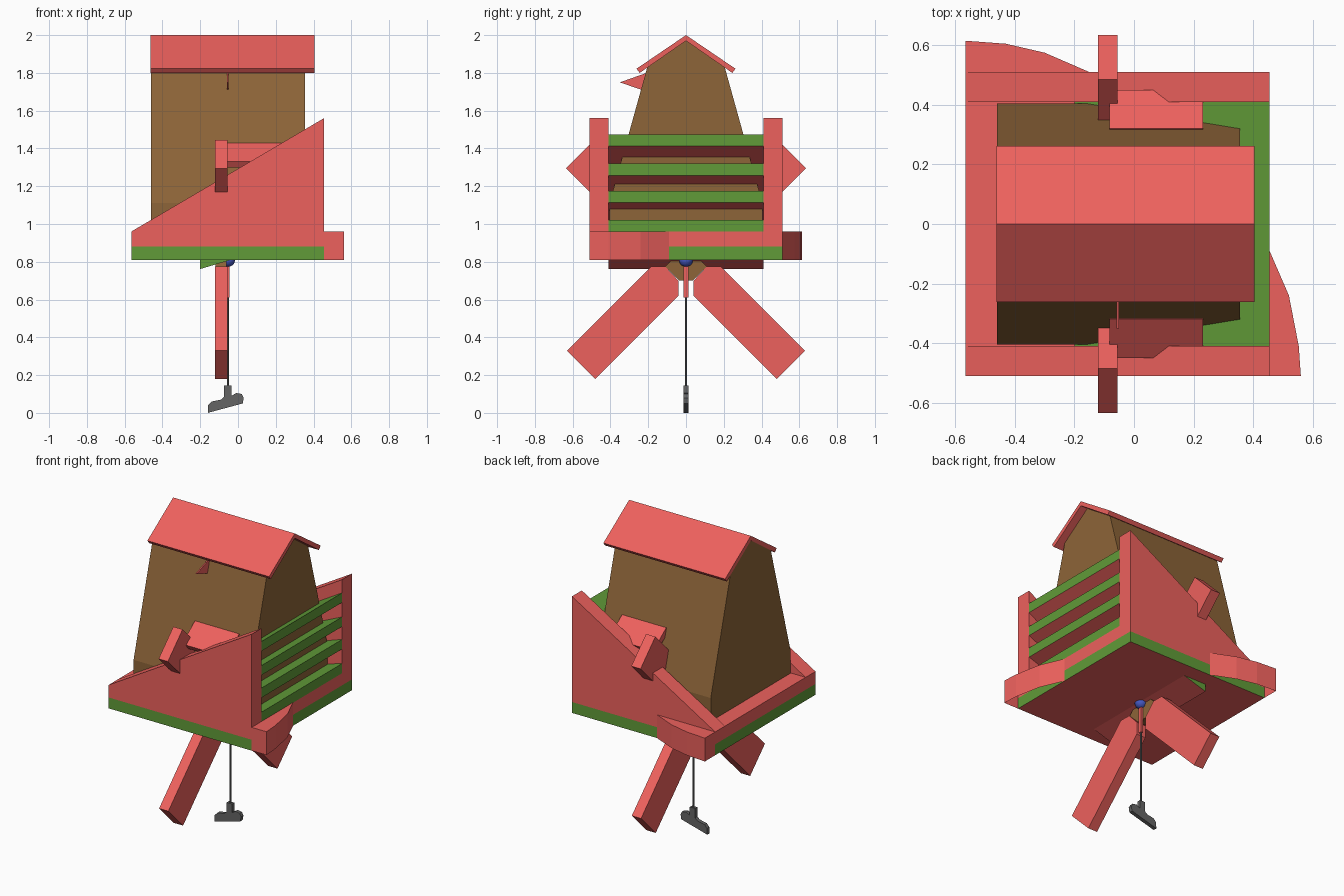
import bpy, bmesh
from mathutils import Vector

if "Cube" in bpy.data.objects:
    bpy.data.objects.remove(bpy.data.objects["Cube"])


def material(name, rgb):
    m = bpy.data.materials.new(name)
    m.diffuse_color = (*rgb, 1)
    m.use_nodes = True
    m.node_tree.nodes["Principled BSDF"].inputs["Base Color"].default_value = m.diffuse_color
    return m


RED = material("red", (0.85, 0.12, 0.11))
GREEN = material("green", (0.12, 0.33, 0.04))
BROWN = material("brown", (0.27, 0.13, 0.04))
BLUE = material("blue", (0.06, 0.10, 0.55))
GREY = material("grey", (0.13, 0.13, 0.13))


def prism(name, pts, axis, lo, hi, mat, under=None, open_edges=(), open_bottom=False):
    """Extrude a 2D profile along an axis; optional second colour underneath."""
    def place(p, d):
        a, b = p
        return {'x': (d, a, b), 'y': (a, d, b), 'z': (a, b, d)}[axis]
    bm = bmesh.new()
    v0 = [bm.verts.new(place(p, lo)) for p in pts]
    v1 = [bm.verts.new(place(p, hi)) for p in pts]
    n = len(pts)
    bottom = bm.faces.new(v0[::-1])
    bm.faces.new(v1)
    sides = [bm.faces.new((v0[i], v0[(i + 1) % n], v1[(i + 1) % n], v1[i])) for i in range(n)]
    bmesh.ops.recalc_face_normals(bm, faces=bm.faces)
    if under:
        for f in bm.faces:
            f.material_index = 1 if f.normal.z < -0.3 else 0
    gone = [sides[i] for i in open_edges] + ([bottom] if open_bottom else [])
    if gone:
        bmesh.ops.delete(bm, geom=gone, context='FACES_ONLY')
    me = bpy.data.meshes.new(name)
    bm.to_mesh(me)
    bm.free()
    me.materials.append(mat)
    if under:
        me.materials.append(under)
    ob = bpy.data.objects.new(name, me)
    bpy.context.collection.objects.link(ob)
    return ob


def rect(a0, a1, b0, b1):
    return [(a0, b0), (a1, b0), (a1, b1), (a0, b1)]


def sym(half):
    """Mirror a half profile across its first coordinate."""
    return half + [(-a, b) for a, b in reversed(half) if a != 0]


def flip(pts, s):
    return [(a * s, b) for a, b in pts]


# base: green skirt with red underside, red deck
prism("base_skirt", rect(-0.565, 0.455, -0.51, 0.51), 'z', 0.81, 0.88, GREEN, RED)
prism("base_deck", rect(-0.565, 0.455, -0.41, 0.41), 'z', 0.88, 0.96, RED)

# house body and gabled roof
body = [(0.405, 0.90), (0.405, 1.11), (0.305, 1.47), (0.205, 1.83), (0, 1.972)]
prism("house_body", sym(body), 'x', -0.46, 0.355, BROWN)
roof = [(0, 1.97), (0.245, 1.80), (0.262, 1.822), (0, 2.0)]
prism("roof", roof[:3] + [(0, 2.0)] + flip(roof[1:3][::-1], -1), 'x', -0.462, 0.405, RED)

# sloping louvers across the open end
for i, (top, slope) in enumerate([(1.02, 0.3), (1.175, 0.34), (1.32, 0.45), (1.475, 0.59)]):
    x0 = -0.2
    d = (0.455 - x0) * slope
    prism(f"louver_{i + 1}", [(x0, top - d - 0.062), (0.455, top - 0.062), (0.455, top), (x0, top - d)],
          'y', -0.41, 0.41, GREEN, RED)

# parts mirrored on both sides
for side, s in (("front", -1), ("back", 1)):
    lo, hi = sorted((0.41 * s, 0.51 * s))
    prism(f"{side}_side_fin", [(-0.565, 0.88), (0.455, 0.88), (0.455, 1.56), (-0.565, 0.96)],
          'y', lo, hi, RED)
    # awning on the house wall
    prism(f"{side}_awning", flip([(0.32, 1.43), (0.45, 1.33), (0.43, 1.30), (0.29, 1.40)], s),
          'x', -0.083, 0.232, RED)
    # crossed diagonal planks, upper tips and legs
    prism(f"{side}_upper_plank", flip([(0.485, 1.445), (0.635, 1.295), (0.30, 0.96), (0.15, 1.11)], s),
          'x', -0.121, -0.055, RED)
    prism(f"{side}_leg", flip([(0.63, 0.33), (0.48, 0.18), (0.04, 0.62), (0.04, 0.70),
                               (0.11, 0.775), (0.185, 0.775)], s), 'x', -0.121, -0.055, RED)

# brown core where the planks cross
prism("plank_core", sym([(0.035, 0.70), (0.11, 0.775), (0.07, 0.815)]), 'x', -0.12, -0.06, BROWN)

# curved corner bumpers, open underneath
prism("right_bumper", [(0.455, -0.51), (0.56, -0.51), (0.553, -0.41), (0.52, -0.24), (0.455, -0.09)],
      'z', 0.81, 0.96, RED, open_edges=(4,), open_bottom=True)
prism("back_bumper", [(-0.565, 0.51), (-0.15, 0.51), (-0.30, 0.575), (-0.43, 0.605), (-0.565, 0.615)],
      'z', 0.81, 0.96, RED, open_edges=(0,), open_bottom=True)

# thin beak on the front wall
prism("beak", [(-0.35, 1.75), (-0.235, 1.71), (-0.20, 1.72), (-0.20, 1.803)], 'x', -0.059, -0.051, RED)

# pendulum: pivot ball, sleeve, rod and weight
bpy.ops.mesh.primitive_uv_sphere_add(segments=16, ring_count=10, radius=0.037, location=(-0.053, 0, 0.81))
ball = bpy.context.object
ball.name = "pivot_ball"
ball.data.materials.append(BLUE)
bpy.ops.object.shade_smooth()
prism("rod_sleeve", rect(-0.06, -0.044, -0.012, 0.012), 'z', 0.61, 0.79, RED)
bpy.ops.mesh.primitive_cylinder_add(vertices=10, radius=0.006, depth=0.68, location=(-0.053, 0, 0.46))
rod = bpy.context.object
rod.name = "pendulum_rod"
rod.data.materials.append(GREY)
prism("pendulum_weight", [(-0.16, 0), (0.025, 0.05), (0.03, 0.08), (0.02, 0.10), (-0.01, 0.105),
                          (-0.035, 0.09), (-0.035, 0.145), (-0.073, 0.145), (-0.073, 0.085),
                          (-0.09, 0.07), (-0.14, 0.06), (-0.158, 0.04)], 'y', -0.012, 0.012, GREY)
